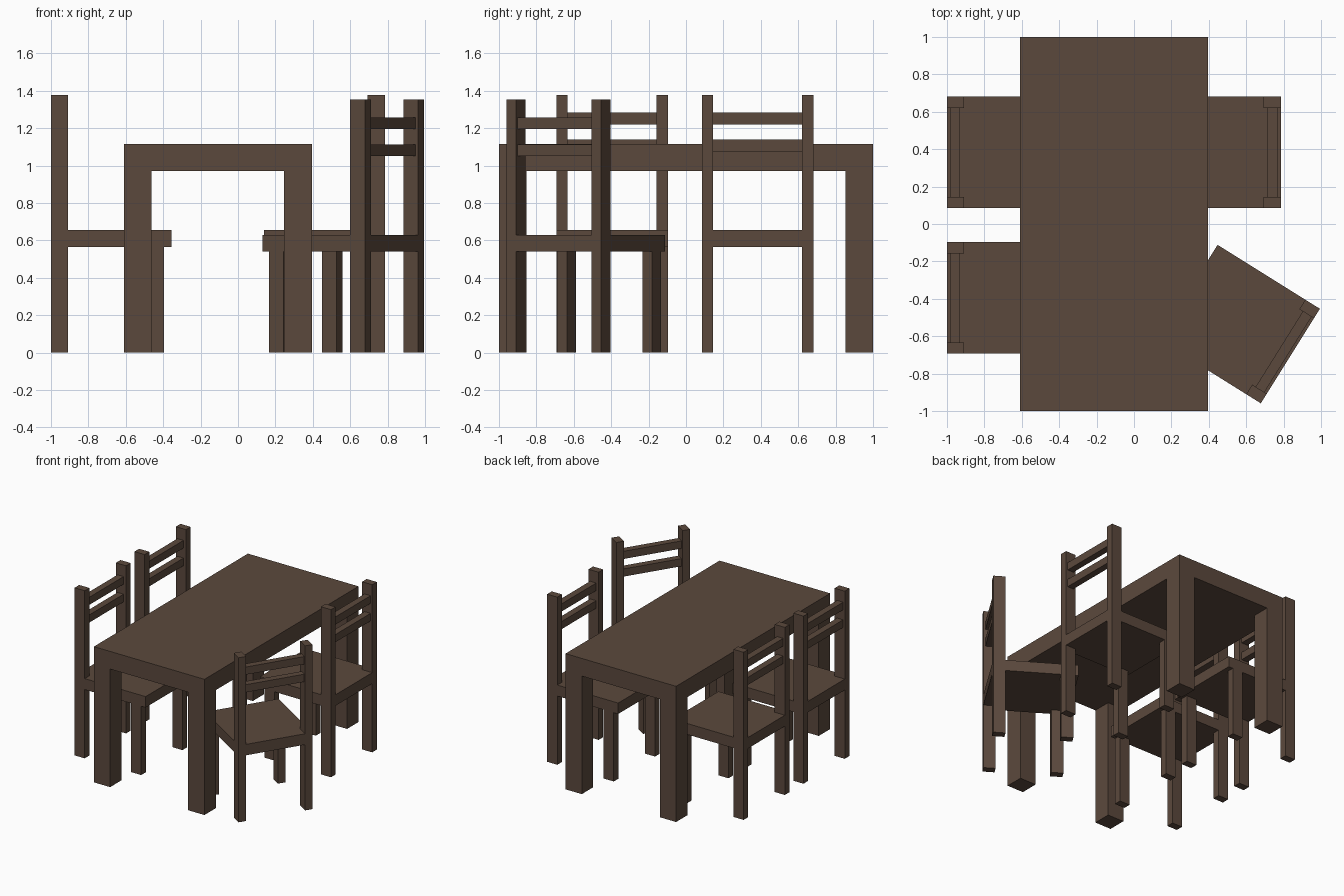
import bpy, bmesh, math
from mathutils import Matrix, Vector

cube = bpy.data.objects.get("Cube")
if cube:
    bpy.data.objects.remove(cube, do_unlink=True)

# Single dark wood colour
wood = bpy.data.materials.new("dark_brown_wood")
wood.use_nodes = True
colour = (0.105, 0.066, 0.046, 1)
wood.diffuse_color = colour
bsdf = next(n for n in wood.node_tree.nodes if n.type == 'BSDF_PRINCIPLED')
bsdf.inputs["Base Color"].default_value = colour
bsdf.inputs["Roughness"].default_value = 0.8


def prism(name, outline, z0, z1, place=Matrix()):
    """Extrude a flat outline from z0 up to z1."""
    bm = bmesh.new()
    base = bm.faces.new([bm.verts.new((x, y, z0)) for x, y in outline])
    top = bmesh.ops.extrude_face_region(bm, geom=[base])["geom"]
    bmesh.ops.translate(bm, vec=(0, 0, z1 - z0),
                        verts=[v for v in top if isinstance(v, bmesh.types.BMVert)])
    bmesh.ops.recalc_face_normals(bm, faces=bm.faces)
    mesh = bpy.data.meshes.new(name)
    bm.to_mesh(mesh)
    bm.free()
    mesh.materials.append(wood)
    obj = bpy.data.objects.new(name, mesh)
    obj.matrix_world = place
    bpy.context.collection.objects.link(obj)
    return obj


def box(name, x0, x1, y0, y1, z0, z1, place=Matrix()):
    return prism(name, [(x0, y0), (x1, y0), (x1, y1), (x0, y1)], z0, z1, place)


# Table: thick slab on four flush corner legs
LEFT, RIGHT, TABLE_LEG = 0.395, -0.61, 0.148
box("table_top", RIGHT, LEFT, -1, 1, 0.97, 1.115)
for side, x in (("right", RIGHT), ("left", LEFT - TABLE_LEG)):
    for end, y in (("front", -1), ("back", 1 - TABLE_LEG)):
        box(f"table_leg_{end}_{side}", x, x + TABLE_LEG, y, y + TABLE_LEG, 0, 0.97)

# Chair: local x runs from the backrest to the seat front
DEPTH, HALF, POST_D, POST_W = 0.645, 0.298, 0.092, 0.06


def chair(name, x, y, angle, drop=0):
    place = Matrix.Translation(Vector((x, y, 0))) @ Matrix.Rotation(angle, 4, 'Z')
    inner = HALF - POST_W
    # Seat notched around the back posts
    seat = [(0, -inner), (POST_D, -inner), (POST_D, -HALF), (DEPTH, -HALF),
            (DEPTH, HALF), (POST_D, HALF), (POST_D, inner), (0, inner)]
    prism(name + "_seat", seat, 0.565 - drop, 0.655 - drop, place)
    # Back posts and front legs
    for side, y0 in (("a", -HALF), ("b", inner)):
        box(f"{name}_back_post_{side}", 0, POST_D, y0, y0 + POST_W, 0, 1.377 - drop, place)
        box(f"{name}_front_leg_{side}", 0.513, 0.605, y0, y0 + POST_W, 0, 0.565 - drop, place)
    # Backrest rails
    for level, z in (("lower", 1.075), ("upper", 1.22)):
        box(f"{name}_{level}_rail", 0.015, 0.07, -inner, inner, z - drop, z + 0.063 - drop, place)


chair("chair_back_right", -1, 0.383, 0)
chair("chair_front_right", -1, -0.395, 0)
chair("chair_back_left", 0.785, 0.383, math.pi)
# One chair is pulled out and turned
chair("chair_turned", 0.836, -0.706, math.radians(180 - 32), drop=0.025)
